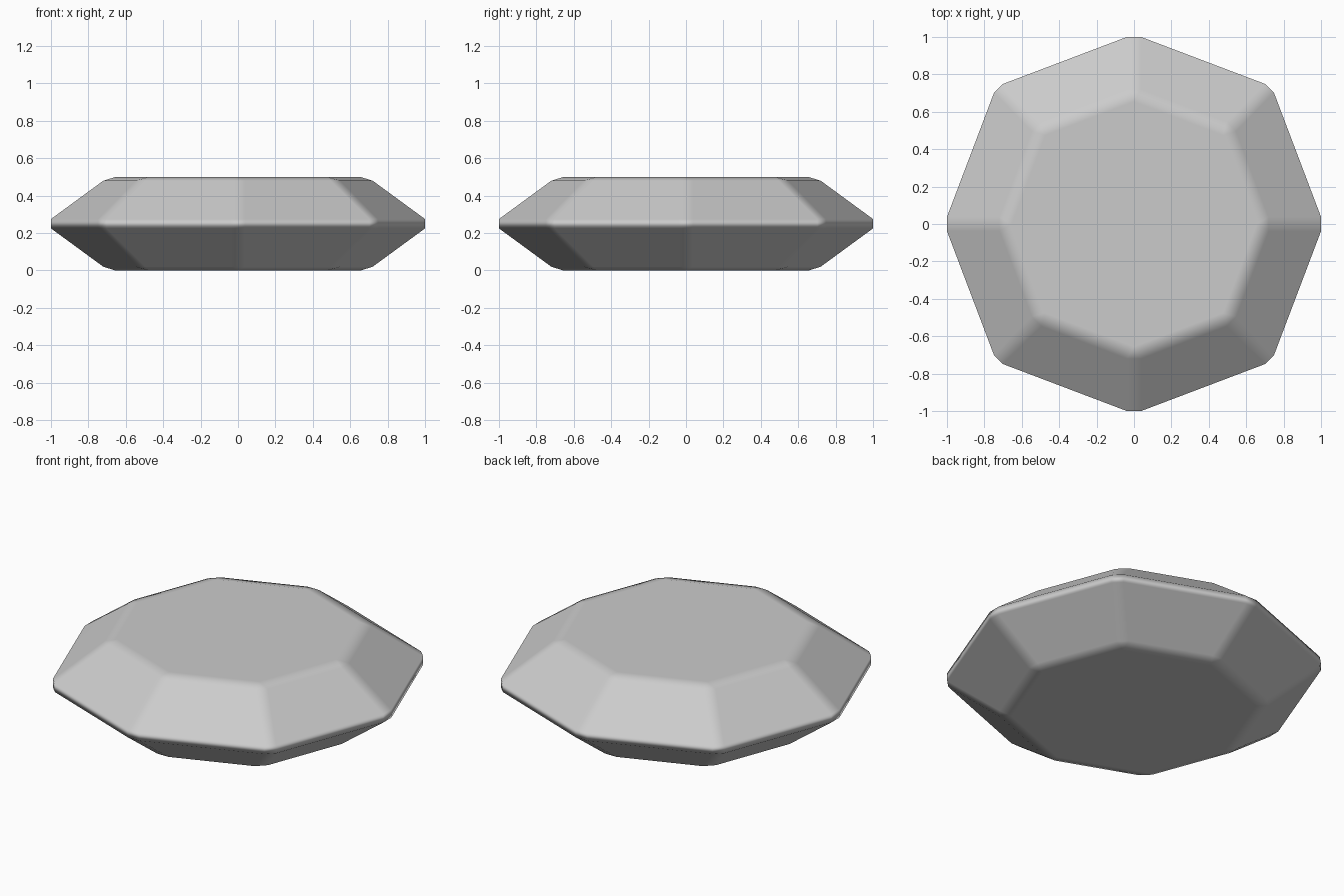
import bpy, bmesh
from math import radians

if "Cube" in bpy.data.objects:
    bpy.data.objects.remove(bpy.data.objects["Cube"])

SLOPE = 0.379   # slant of the octagon sides in plan
MID = 0.25      # half height


def ring(intercept, near, far):
    """Octagon corners, each split in two by the chamfer (single if near == 0)."""
    pts = set()
    for x in (near, far):
        y = intercept - SLOPE * x
        for a, b in ((x, y), (y, x)):
            for sx in (1, -1):
                for sy in (1, -1):
                    pts.add((round(a * sx, 4) + 0.0, round(b * sy, 4) + 0.0))
    return pts


# Levels: half height, plan intercept, chamfer offset at axis corner, x of diagonal corner
levels = [
    (0.025, 1.0144, 0.038, 0.702),               # girdle
    (0.23, 0.7344, 0.038, 0.495),                # shoulder of the facets
    (0.25, 0.655, 0.0, 0.655 / (1 + SLOPE)),     # flat table
]

# Faceted stone as the hull of the mirrored rings
bm = bmesh.new()
for h, intercept, near, far in levels:
    for x, y in ring(intercept, near, far):
        for s in (1, -1):
            bm.verts.new((x, y, MID + s * h))
bmesh.ops.convex_hull(bm, input=bm.verts[:])
bmesh.ops.dissolve_limit(bm, angle_limit=radians(1.5), verts=bm.verts[:], edges=bm.edges[:])

# Fan the top and bottom tables
tables = [f for f in bm.faces if abs(f.normal.z) > 0.999]
bmesh.ops.poke(bm, faces=tables)
bmesh.ops.recalc_face_normals(bm, faces=bm.faces[:])
for f in bm.faces:
    f.smooth = True

mesh = bpy.data.meshes.new("faceted_stone")
bm.to_mesh(mesh)
bm.free()
stone = bpy.data.objects.new("faceted_stone", mesh)
bpy.context.collection.objects.link(stone)

# Keep the big facets flat and let the chamfers carry the shading gradient
weighted = stone.modifiers.new("flat_facets", 'WEIGHTED_NORMAL')
weighted.weight = 100
